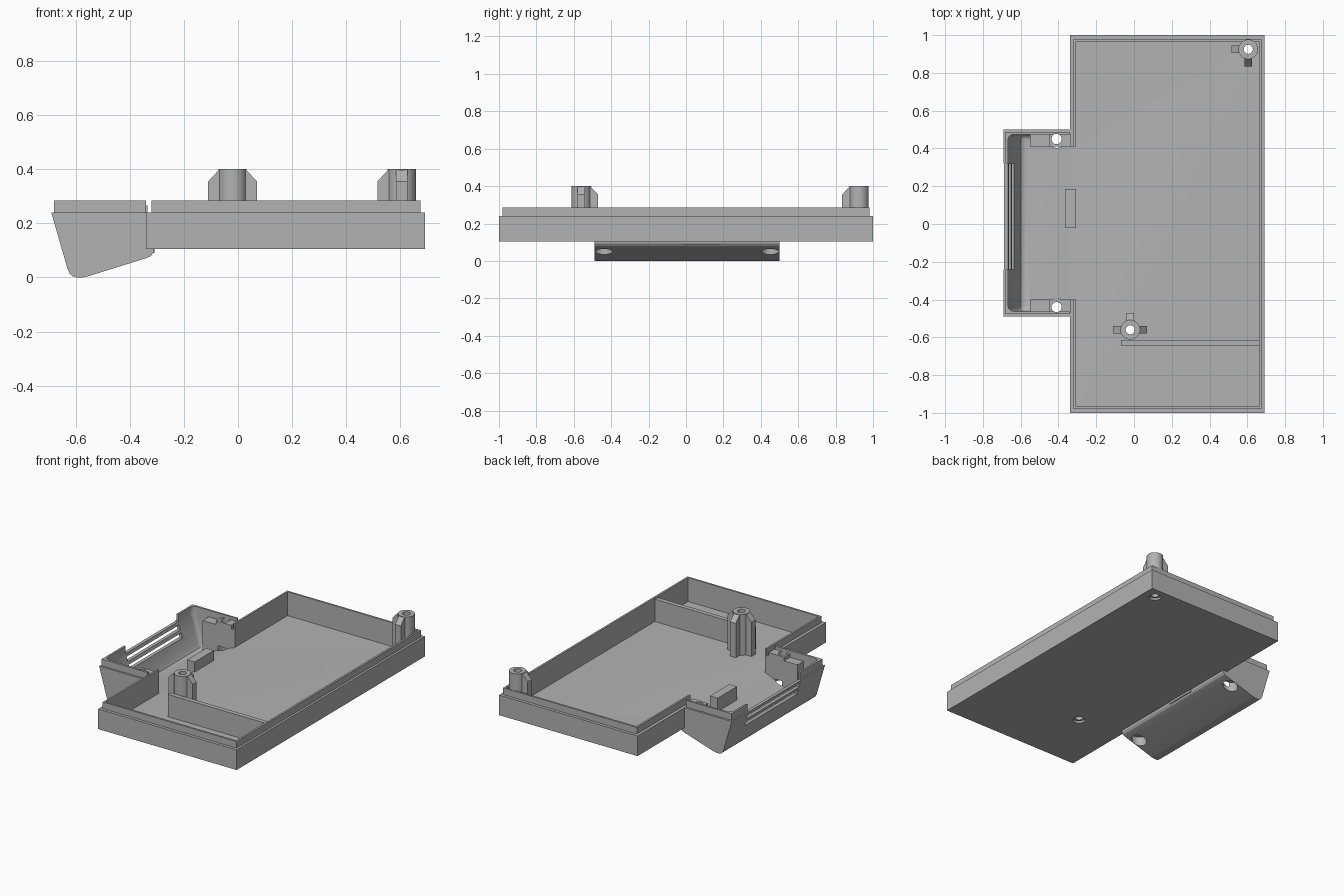
import bpy, bmesh, math
from mathutils import Vector

cube = bpy.data.objects.get("Cube")
if cube:
    bpy.data.objects.remove(cube, do_unlink=True)

grey = bpy.data.materials.new("plain grey")
grey.use_nodes = True
COLOUR = (0.45, 0.45, 0.45, 1)
grey.diffuse_color = COLOUR
grey.node_tree.nodes["Principled BSDF"].inputs["Base Color"].default_value = COLOUR


def finish(name, bm):
    bmesh.ops.recalc_face_normals(bm, faces=bm.faces)
    mesh = bpy.data.meshes.new(name)
    bm.to_mesh(mesh)
    bm.free()
    mesh.materials.append(grey)
    obj = bpy.data.objects.new(name, mesh)
    bpy.context.collection.objects.link(obj)
    return obj


def prism(name, profile, y0, y1, round_ends=0):
    """Extrude an x-z profile along y, optionally rounding the end rims."""
    bm = bmesh.new()
    face = bm.faces.new([bm.verts.new((x, y0, z)) for x, z in profile])
    res = bmesh.ops.extrude_face_region(bm, geom=[face])
    verts = [v for v in res["geom"] if isinstance(v, bmesh.types.BMVert)]
    bmesh.ops.translate(bm, verts=verts, vec=(0, y1 - y0, 0))
    if round_ends:
        top = max(z for x, z in profile)
        right = max(x for x, z in profile)
        rims = [e for e in bm.edges
                if abs(e.verts[0].co.y - e.verts[1].co.y) < 1e-5
                and min(v.co.z for v in e.verts) < top - 0.01
                and min(v.co.x for v in e.verts) < right - 0.01]
        bmesh.ops.bevel(bm, geom=rims, offset=round_ends, segments=4,
                        profile=0.5, affect='EDGES', clamp_overlap=True)
    return finish(name, bm)


def box(name, x0, x1, y0, y1, z0, z1):
    return prism(name, [(x0, z0), (x1, z0), (x1, z1), (x0, z1)], y0, y1)


def cylinder(name, x, y, z0, z1, radius):
    bm = bmesh.new()
    bmesh.ops.create_cone(bm, cap_ends=True, segments=32, radius1=radius,
                          radius2=radius, depth=z1 - z0)
    bmesh.ops.translate(bm, verts=bm.verts, vec=(x, y, (z0 + z1) / 2))
    return finish(name, bm)


def combine(obj, other, operation):
    mod = obj.modifiers.new("combine", 'BOOLEAN')
    mod.operation, mod.solver, mod.object = operation, 'EXACT', other
    bpy.context.view_layer.objects.active = obj
    bpy.ops.object.modifier_apply(modifier=mod.name)
    bpy.data.objects.remove(other, do_unlink=True)


def add(obj, other):
    combine(obj, other, 'UNION')


def cut(obj, other):
    combine(obj, other, 'DIFFERENCE')


def smooth(obj):
    bpy.ops.object.select_all(action='DESELECT')
    obj.select_set(True)
    bpy.context.view_layer.objects.active = obj
    bpy.ops.object.shade_smooth_by_angle(angle=math.radians(28))


RIM, TOP, FLOOR = 0.24, 0.285, 0.125
POSTS = [(-0.02, -0.56), (0.605, 0.925)]

# Main tray and side compartment as one solid, each with a stepped lip
body = box("tray_body", -0.34, 0.69, -1, 1, 0.105, RIM)
add(body, box("tray_lip", -0.32, 0.675, -0.98, 0.98, 0.2, TOP))
add(body, prism("pod", [
    (-0.69, RIM), (-0.63, 0.033), (-0.622, 0.014), (-0.61, 0.004), (-0.595, 0),
    (-0.575, 0), (-0.555, 0.004), (-0.34, 0.071), (-0.322, 0.079),
    (-0.312, 0.092), (-0.31, 0.11), (-0.33, RIM)], -0.49, 0.5))
add(body, box("pod_lip", -0.68, -0.34, -0.477, 0.487, 0.22, TOP))

# Hollow both, and open the wall between them
cut(body, box("tray_cavity", -0.308, 0.662, -0.967, 0.967, FLOOR, 0.5))
cut(body, prism("pod_cavity", [
    (-0.667, 0.4), (-0.667, 0.235), (-0.608, 0.045), (-0.598, 0.03),
    (-0.58, 0.024), (-0.5, 0.045), (-0.4, 0.082), (-0.34, 0.112),
    (-0.34, 0.4)], -0.462, 0.474, 0.03))
cut(body, prism("passage", [(-0.345, 0.11), (-0.3, FLOOR), (-0.3, 0.5),
                            (-0.345, 0.5)], -0.4, 0.41))

# Notch and vent slots in the outer compartment wall
for z0, z1 in [(0.235, 0.4), (0.185, 0.215), (0.135, 0.165)]:
    cut(body, box("vent", -0.75, -0.6, -0.24, 0.32, z0, z1))

# Screw blocks at both ends of the compartment
for y0, y1, hole_y in [(0.41, 0.48, 0.45), (-0.47, -0.4, -0.44)]:
    add(body, prism("screw_block", [
        (-0.55, 0.02), (-0.335, 0.085), (-0.335, 0.265), (-0.45, 0.265),
        (-0.45, RIM), (-0.55, RIM)], y0, y1))
    cut(body, cylinder("screw_hole", -0.41, hole_y, -0.1, 0.5, 0.027))
    cut(body, cylinder("counterbore", -0.41, hole_y, -0.1, 0.1, 0.047))

# Holes under the posts
for x, y in POSTS:
    cut(body, cylinder("post_bore", x, y, 0, 0.2, 0.038))
smooth(body)

# Cable block at the passage and dividing rib
box("cable_block", -0.365, -0.308, -0.02, 0.185, 0.09, 0.19)
box("divider_rib", -0.07, 0.665, -0.645, -0.615, 0.115, 0.275)


def post(name, x, y, fins):
    """Hollow post with chamfered fins pointing along the given angles."""
    obj = cylinder(name, x, y, 0.12, 0.4, 0.052)
    for angle in fins:
        fin = prism("fin", [(0.03, 0.12), (0.09, 0.12), (0.09, 0.355),
                            (0.05, 0.398), (0.03, 0.398)], -0.021, 0.021)
        fin.rotation_euler.z = math.radians(angle)
        fin.location = Vector((x, y, 0))
        bpy.context.view_layer.update()
        add(obj, fin)
    cut(obj, cylinder("bore", x, y, 0, 0.6, 0.024))
    smooth(obj)


post("front_post", *POSTS[0], [0, 90, 180])
post("back_post", *POSTS[1], [180, 270])
